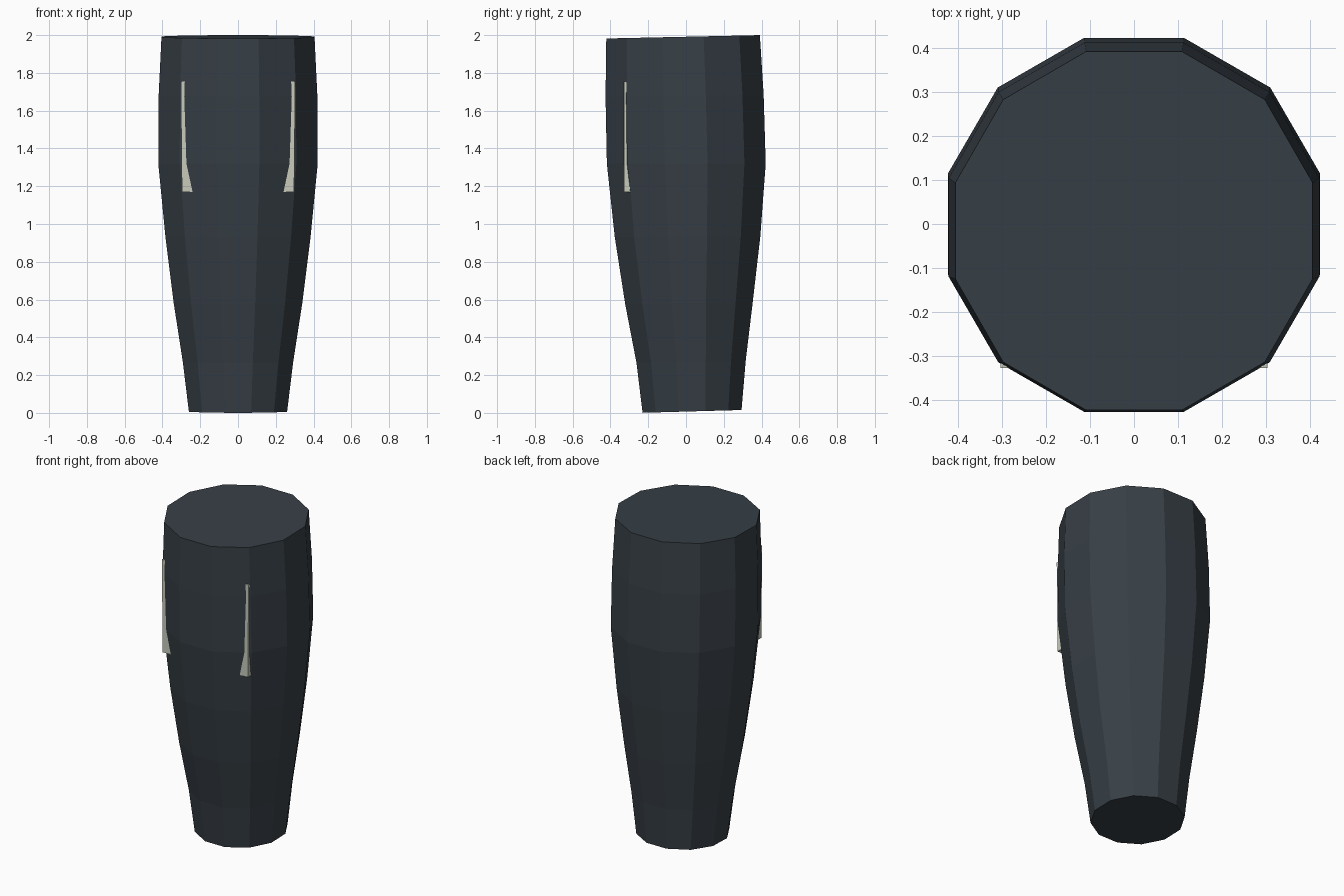
import bpy, bmesh, math

if "Cube" in bpy.data.objects:
    bpy.data.objects.remove(bpy.data.objects["Cube"])

def material(name, rgb):
    m = bpy.data.materials.new(name)
    m.diffuse_color = (*rgb, 1)
    m.use_nodes = True
    m.node_tree.nodes["Principled BSDF"].inputs["Base Color"].default_value = m.diffuse_color
    return m

slate = material("dark slate", (0.038, 0.050, 0.061))
pale = material("pale grey", (0.57, 0.60, 0.50))

def finish(name, bm, mat):
    bmesh.ops.recalc_face_normals(bm, faces=bm.faces)
    me = bpy.data.meshes.new(name)
    bm.to_mesh(me)
    bm.free()
    me.materials.append(mat)
    ob = bpy.data.objects.new(name, me)
    bpy.context.collection.objects.link(ob)
    return ob

# Tapered twelve-sided body: (height, half width, front y, back y, tilt)
RINGS = [
    (0.008, 0.260, -0.230, 0.294, 0.028),
    (0.27, 0.292, -0.262, 0.316, 0.02),
    (0.58, 0.340, -0.322, 0.353, 0.01),
    (0.93, 0.384, -0.377, 0.393, 0.0),
    (1.32, 0.422, -0.419, 0.422, 0.0),
    (1.68, 0.420, -0.426, 0.411, 0.01),
    (1.991, 0.405, -0.422, 0.391, 0.022),
]
bm = bmesh.new()
loops = []
for z, hx, y0, y1, tilt in RINGS:
    hy, cy = (y1 - y0) / 2, (y0 + y1) / 2
    ring = []
    for k in range(12):
        a = math.radians(15 + 30 * k)
        s = 1 / math.cos(math.radians(15))
        y = hy * s * math.sin(a)
        ring.append(bm.verts.new((hx * s * math.cos(a), cy + y, z + tilt * y)))
    loops.append(ring)
for lo, hi in zip(loops, loops[1:]):
    for k in range(12):
        n = (k + 1) % 12
        bm.faces.new((lo[k], lo[n], hi[n], hi[k]))
bm.faces.new(loops[0][::-1])
bm.faces.new(loops[-1])
finish("leg_body", bm, slate)

# Pale upright bars, sunk into the two front corners
for side, name in ((-1, "left_bar"), (1, "right_bar")):
    bm = bmesh.new()
    bmesh.ops.create_cube(bm, size=1)
    for v in bm.verts:
        top = v.co.z > 0
        outer = 0.303 if top else 0.297
        v.co = (side * (outer if v.co.x > 0 else 0.20),
                -0.327 if v.co.y < 0 else -0.25,
                1.755 if top else 1.17)
    finish(name, bm, pale)
